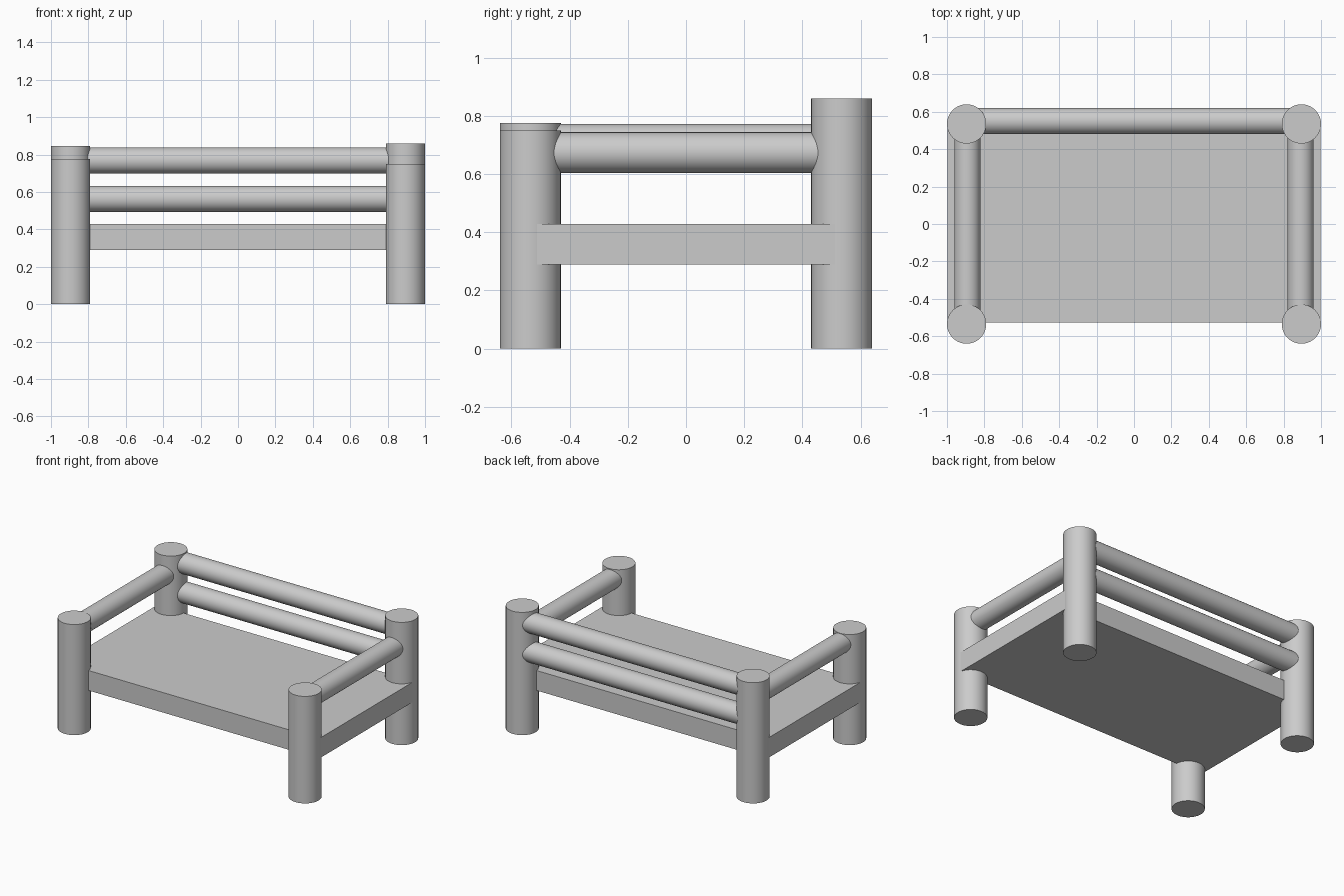
import bpy
import math
from mathutils import Vector

if "Cube" in bpy.data.objects:
    bpy.data.objects.remove(bpy.data.objects["Cube"])


def cylinder(name, start, end, radius, sides=40):
    """Round log running from start to end."""
    a, b = Vector(start), Vector(end)
    bpy.ops.mesh.primitive_cylinder_add(
        vertices=sides, radius=radius, depth=(b - a).length, location=(a + b) / 2,
        rotation=(b - a).to_track_quat('Z', 'Y').to_euler())
    obj = bpy.context.object
    obj.name = name
    bpy.ops.object.shade_smooth_by_angle(angle=math.radians(30))
    return obj


PX, PY = 0.895, 0.535      # post centres
POST_R, RAIL_R = 0.105, 0.07

# Four corner posts, each cut to its own height
for name, sx, sy, height in (("front_left_post", -1, -1, 0.775),
                             ("front_right_post", 1, -1, 0.75),
                             ("back_left_post", -1, 1, 0.846),
                             ("back_right_post", 1, 1, 0.86)):
    cylinder(name, (sx * PX, sy * PY, 0), (sx * PX, sy * PY, height), POST_R)

# Seat slab
bpy.ops.mesh.primitive_cube_add(size=1, location=(0, 0, 0.359))
seat = bpy.context.object
seat.name = "seat"
seat.dimensions = (1.994, 1.054, 0.14)
bpy.ops.object.transform_apply(location=False, rotation=False, scale=True)

# Two back rails
for name, z in (("lower_back_rail", 0.563), ("upper_back_rail", 0.768)):
    cylinder(name, (-PX + 0.03, 0.55, z), (PX - 0.03, 0.55, z), RAIL_R)

# Armrest rails, the left one slightly higher
for name, x, z in (("left_arm_rail", -0.891, 0.703), ("right_arm_rail", 0.891, 0.674)):
    cylinder(name, (x, -PY + 0.03, z), (x, PY - 0.03, z), RAIL_R)
